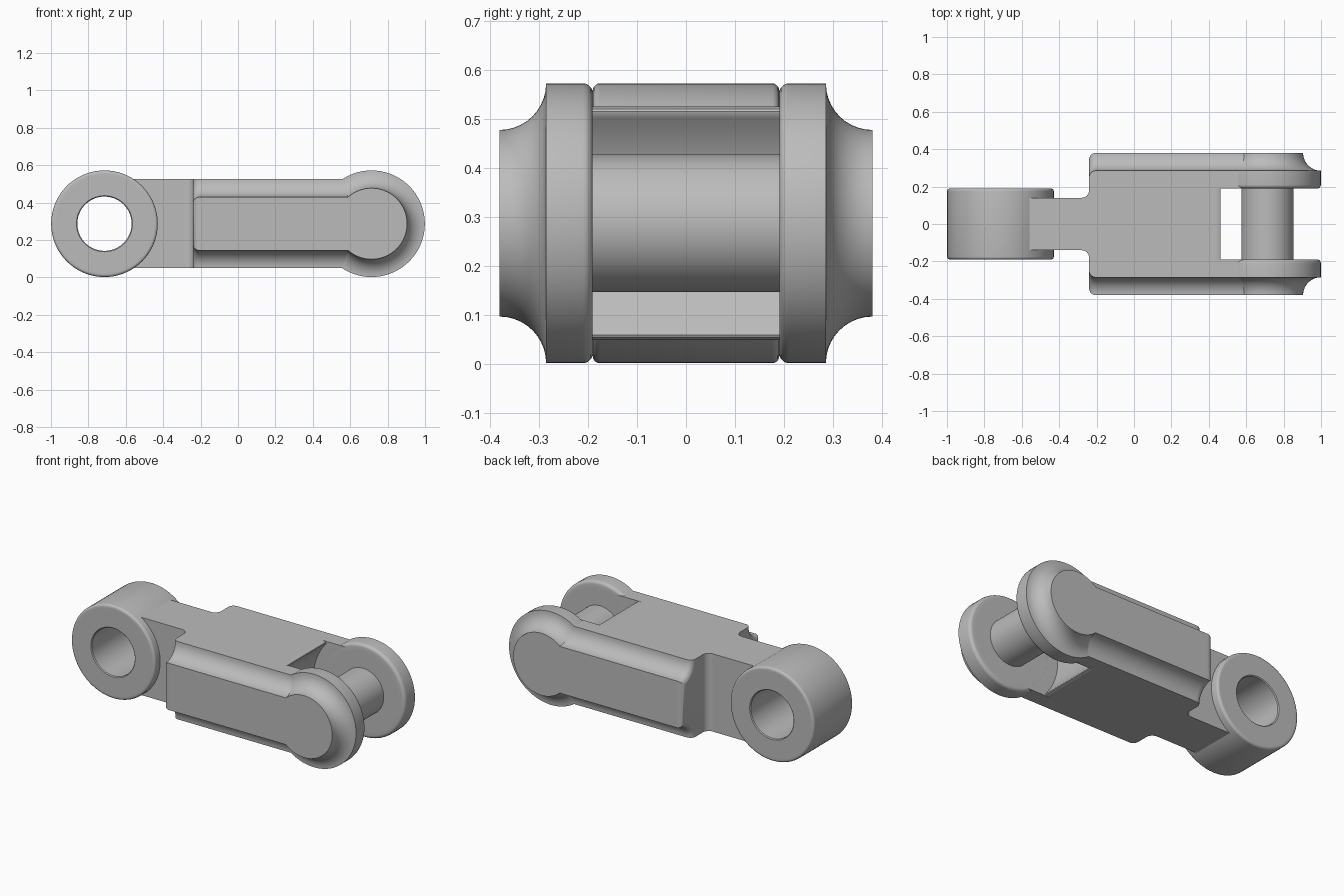
import bpy, bmesh, math
from math import sin, cos, pi, sqrt

if "Cube" in bpy.data.objects:
    bpy.data.objects.remove(bpy.data.objects["Cube"])

MID = 0.287          # height of both hinge axes
AXIS = 0.714         # distance of each hinge axis from the centre
HALF = 0.238         # half height of the straight body
ROUND = 0.285        # radius of the hinge ends
COVE = 0.095         # radius of the concave edge
INNER, OUTER = 0.19, 0.38
BACK = -0.24         # rear end of the body

grey = bpy.data.materials.new("plain_grey")
grey.use_nodes = True
colour = (0.5, 0.5, 0.5, 1)
grey.diffuse_color = colour
grey.node_tree.nodes["Principled BSDF"].inputs["Base Color"].default_value = colour


def loft(name, rings, wrap=False, mirror=False):
    """Skin equal-sized rings; close the ends with caps or join last to first."""
    bm = bmesh.new()
    rows = [[bm.verts.new(p) for p in ring] for ring in rings]
    pairs = list(zip(rows, rows[1:]))
    if wrap:
        pairs.append((rows[-1], rows[0]))
    else:
        bm.faces.new(rows[0])
        bm.faces.new(rows[-1])
    for a, b in pairs:
        for i in range(len(a)):
            j = (i + 1) % len(a)
            bm.faces.new((a[i], a[j], b[j], b[i]))
    bmesh.ops.recalc_face_normals(bm, faces=bm.faces)
    mesh = bpy.data.meshes.new(name)
    bm.to_mesh(mesh)
    bm.free()
    obj = bpy.data.objects.new(name, mesh)
    bpy.context.collection.objects.link(obj)
    obj.location.z = MID
    mesh.materials.append(grey)
    bpy.ops.object.select_all(action='DESELECT')
    obj.select_set(True)
    bpy.context.view_layer.objects.active = obj
    bpy.ops.object.shade_smooth_by_angle(angle=math.radians(32))
    if mirror:
        mod = obj.modifiers.new("mirror", 'MIRROR')
        mod.use_axis = (False, True, False)
    return obj


def turned(name, x, profile, **kw):
    """Revolve (radius, y) points about a y-parallel axis at x."""
    n = 72
    rings = [[(x + r * cos(2 * pi * k / n), y, r * sin(2 * pi * k / n))
              for k in range(n)] for r, y in profile]
    return loft(name, rings, **kw)


def edge_round(r, y, size, steps=5):
    """Quarter round from the flat face at y out to radius r."""
    return [(r - size + size * sin(a), y - math.copysign(size, y) * (1 - cos(a)))
            for a in (pi / 2 * k / steps for k in range(steps + 1))]


# Rear eye with a through hole
side = edge_round(ROUND, INNER, 0.015)
bore = [(0.15, INNER), (0.145, INNER - 0.005)]
half = bore[::-1] + [(0.16, INNER), (0.26, INNER)] + side
turned("rear_eye", -AXIS, half + [(r, -y) for r, y in half[::-1]], wrap=True)

# Neck with filleted shoulders where it meets the body
FILLET = 0.04
plan = [(-0.56, 0.14), (BACK - FILLET - 0.01, 0.14)]
plan += [(BACK - FILLET + FILLET * sin(a), 0.14 + FILLET * (1 - cos(a)))
         for a in (pi / 2 * k / 6 for k in range(7))]
plan += [(BACK + 0.05, 0.14 + FILLET)]
plan += [(x, -y) for x, y in reversed(plan)]
loft("neck", [[(x, y, z) for x, y in plan] for z in (-HALF, HALF)])

# Middle block, its front wall hollowed around the pin
WALL, LIP = 0.335, 0.215
end = math.asin(LIP / WALL)
tip = AXIS - WALL * cos(end)
corner = AXIS - sqrt(WALL ** 2 - HALF ** 2)
upper = [(BACK, HALF), (tip - 0.04, HALF)]
for k in range(6):
    t = k / 6
    upper.append(((1 - t) ** 2 * (tip - 0.025) + 2 * t * (1 - t) * corner + t * t * tip,
                  HALF - t * t * (HALF - LIP)))
wall = [(AXIS - WALL * cos(end * k / 10), WALL * sin(end * k / 10))
        for k in range(10, -11, -1)]
block = upper + wall + [(x, -z) for x, z in reversed(upper)]
loft("body_block", [[(x, y, z) for x, z in block] for y in (-INNER, INNER)])


# Side rails with coved edges and a rounded rear corner
def rail_section(x, inset):
    rad = COVE + inset
    stop = math.acos(inset / rad)
    top = [(INNER, HALF)]
    top += [(OUTER - rad * cos(stop * k / 10), HALF - rad * sin(stop * k / 10))
            for k in range(11)]
    return [(x, y, z) for y, z in top + [(y, -z) for y, z in reversed(top)]]


CORNER = 0.035
rail = []
for k in range(7):
    a = pi / 2 * k / 6
    rail.append(rail_section(BACK + CORNER * (1 - cos(a)), CORNER * (1 - sin(a))))
rail += [rail_section(BACK + CORNER + 0.01, 0), rail_section(AXIS, 0)]
loft("side_rail", rail, mirror=True)

# Fork ends, round with the same cove on the outside
SOFT = 0.02
boss = [(0.24, INNER)]
boss += [(ROUND - SOFT + SOFT * sin(a), INNER + SOFT * (1 - cos(a)))
         for a in (pi / 2 * k / 5 for k in range(6))]
boss += [(ROUND - COVE * sin(a), OUTER - COVE * cos(a))
         for a in (pi / 2 * k / 10 for k in range(11))]
turned("fork_end", AXIS, boss, mirror=True)

# Hinge pin between the fork ends
turned("hinge_pin", AXIS, [(0.14, -INNER - 0.02), (0.14, INNER + 0.02)])
